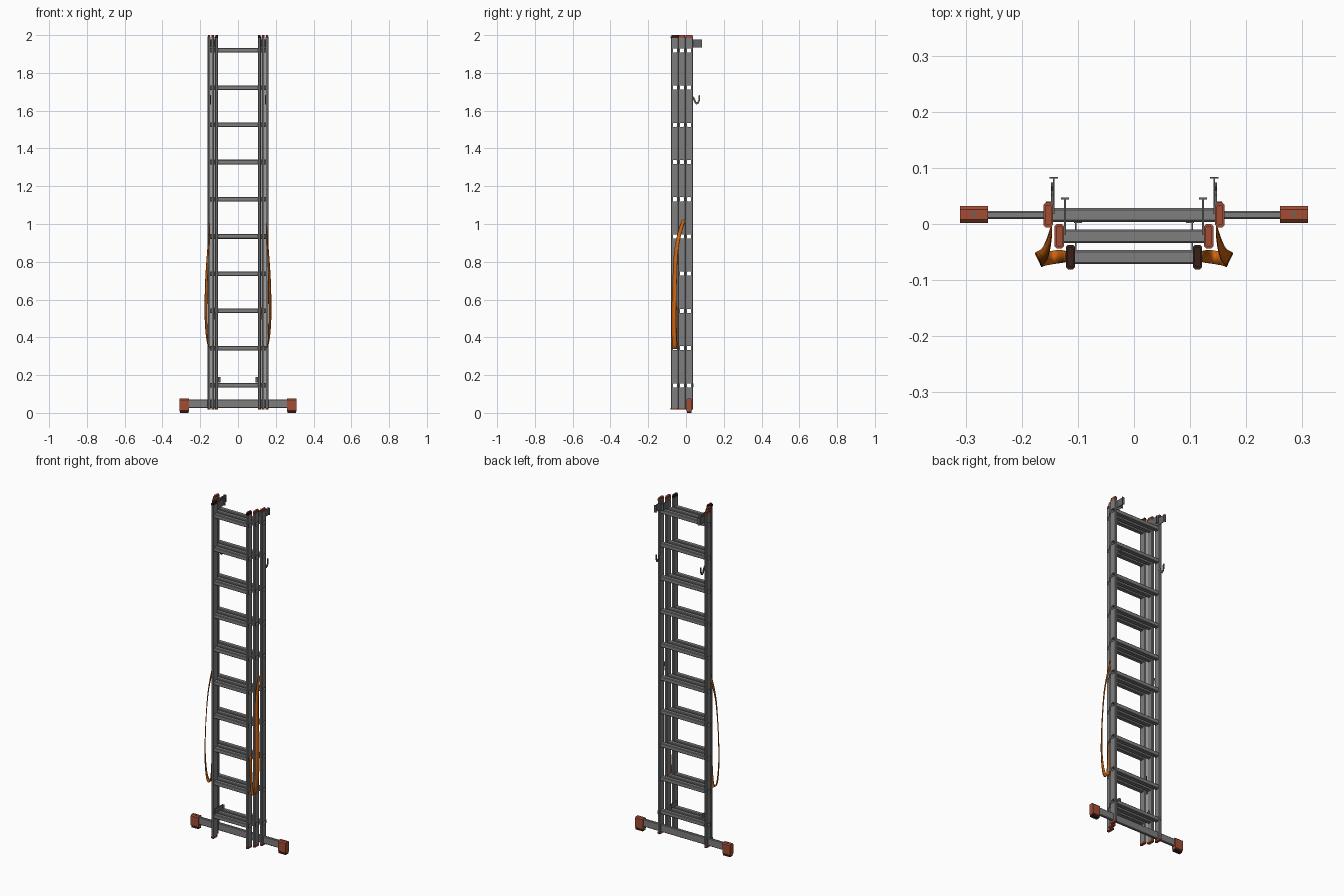
import bpy, bmesh
from mathutils import Vector

if "Cube" in bpy.data.objects:
    bpy.data.objects.remove(bpy.data.objects["Cube"])


def material(name, rgb):
    m = bpy.data.materials.new(name)
    m.diffuse_color = (*rgb, 1)
    m.use_nodes = True
    m.node_tree.nodes["Principled BSDF"].inputs["Base Color"].default_value = m.diffuse_color
    return m


ALU = material("aluminium_grey", (0.21, 0.21, 0.21))
STEEL = material("dark_steel", (0.13, 0.13, 0.135))
RED = material("rust_red_plastic", (0.36, 0.075, 0.035))
DARK = material("dark_plastic", (0.04, 0.014, 0.010))
ORANGE = material("orange_strap", (0.62, 0.13, 0.006))


def finish(name, bm, mat, smooth=False):
    bmesh.ops.recalc_face_normals(bm, faces=bm.faces[:])
    me = bpy.data.meshes.new(name)
    bm.to_mesh(me)
    bm.free()
    ob = bpy.data.objects.new(name, me)
    bpy.context.collection.objects.link(ob)
    me.materials.append(mat)
    for p in me.polygons:
        p.use_smooth = smooth
    return ob


def place(axis, u, v, t):
    return {"x": (t, u, v), "y": (u, t, v), "z": (u, v, t)}[axis]


def add_prism(bm, pts, axis, lo, hi):
    """Extrude a closed 2D profile along an axis."""
    a = [bm.verts.new(place(axis, u, v, lo)) for u, v in pts]
    b = [bm.verts.new(place(axis, u, v, hi)) for u, v in pts]
    n = len(pts)
    bm.faces.new(a)
    bm.faces.new(b)
    for i in range(n):
        j = (i + 1) % n
        bm.faces.new((a[i], a[j], b[j], b[i]))


def prism(name, pts, axis, lo, hi, mat):
    bm = bmesh.new()
    add_prism(bm, pts, axis, lo, hi)
    return finish(name, bm, mat)


def chamfered(cu, cv, w, h, c):
    """Rectangle with cut corners."""
    w, h = w / 2, h / 2
    q = [(w, h - c), (w - c, h), (c - w, h), (-w, h - c),
         (-w, c - h), (c - w, -h), (w - c, -h), (w, c - h)]
    return [(cu + a, cv + b) for a, b in q]


def box(name, x, y, z, mat):
    return prism(name, [(x[0], y[0]), (x[1], y[0]), (x[1], y[1]), (x[0], y[1])], "z", *z, mat)


RUNG_Z = [0.146 + 0.197 * i for i in range(10)]
SIDE = {-1: "left", 1: "right"}


def rungs(name, y, half):
    """Open square tubes running right through both stiles."""
    bm = bmesh.new()
    for z in RUNG_Z:
        rings = []
        for size, c in ((0.0245, 0.003), (0.0215, 0.002)):
            for x in (-half, half):
                rings.append([bm.verts.new((x, u, v)) for u, v in chamfered(y, z, size, size, c)])
        oa, ob, ia, ib = rings
        for r, s in ((oa, ob), (ia, ib), (oa, ia), (ob, ib)):
            for i in range(8):
                j = (i + 1) % 8
                bm.faces.new((r[i], r[j], s[j], s[i]))
    return finish(name, bm, ALU)


# Three nested ladder sections
for label, x0, y0, top_mat in (("back", 0.153, 0.016, RED),
                               ("middle", 0.133, -0.022, RED),
                               ("front", 0.113, -0.059, DARK)):
    rungs(label + "_rungs", y0, x0 + 0.0075)
    for s, side in SIDE.items():
        stile = prism(f"{label}_stile_{side}", chamfered(s * x0, y0, 0.015, 0.042, 0.003),
                      "z", 0.025, 1.985, ALU)
        # rung holes
        bm = bmesh.new()
        for z in RUNG_Z:
            add_prism(bm, chamfered(y0, z, 0.023, 0.023, 0.003), "x", s * x0 - 0.02, s * x0 + 0.02)
        cutter = finish("hole_cutter", bm, ALU)
        cutter.hide_render = True
        mod = stile.modifiers.new("holes", "BOOLEAN")
        mod.operation = "DIFFERENCE"
        mod.solver = "EXACT"
        mod.object = cutter
        bpy.context.view_layer.objects.active = stile
        bpy.ops.object.modifier_apply(modifier=mod.name)
        bpy.data.objects.remove(cutter)
        # end caps
        cap = chamfered(s * x0, y0, 0.0165, 0.044, 0.004)
        prism(f"{label}_top_cap_{side}", cap, "z", 1.984, 1.993, top_mat)
        prism(f"{label}_top_cap_crown_{side}", chamfered(s * x0, y0, 0.012, 0.036, 0.003),
              "z", 1.993, 2.0, top_mat)
        prism(f"{label}_bottom_cap_{side}", cap, "z", 0.017, 0.027, RED)

# Guide brackets at the top, hooking over the section behind
for label, x, y in (("back", 0.1445, 0.018), ("middle", 0.1245, -0.019)):
    for s, side in SIDE.items():
        box(f"{label}_bracket_plate_{side}", (s * x, s * (x - 0.003)), (y, y + 0.065), (1.935, 1.977), STEEL)
        box(f"{label}_bracket_lip_{side}", (s * (x - 0.009), s * (x + 0.006)),
            (y + 0.063, y + 0.066), (1.935, 1.977), STEEL)

# Rung hooks, lower brackets and crossbar parts
HOOK = [(0.028, 1.682), (0.040, 1.675), (0.048, 1.662), (0.053, 1.646), (0.060, 1.646),
        (0.065, 1.654), (0.066, 1.680), (0.074, 1.682), (0.073, 1.652), (0.066, 1.637),
        (0.055, 1.632), (0.046, 1.640), (0.040, 1.655), (0.028, 1.662)]
for s, side in SIDE.items():
    prism(f"rung_hook_{side}", HOOK, "x", s * 0.148, s * 0.143, STEEL)
    box(f"lower_bracket_plate_{side}", (s * 0.1055, s * 0.1025), (-0.07, 0.004), (0.162, 0.190), STEEL)
    box(f"lower_bracket_lip_{side}", (s * 0.107, s * 0.093), (0.002, 0.005), (0.162, 0.190), STEEL)
    box(f"back_clip_{side}", (s * 0.147, s * 0.157), (0.034, 0.040), (0.136, 0.156), STEEL)

    # stabiliser feet with soles and screws
    prism(f"foot_{side}", chamfered(0.017, 0.041, 0.030, 0.068, 0.006), "x", s * 0.26, s * 0.31, RED)
    box(f"foot_sole_{side}", (s * 0.262, s * 0.308), (0.005, 0.029), (0.0, 0.010), DARK)
    bm = bmesh.new()
    bmesh.ops.create_cone(bm, cap_ends=True, segments=12, radius1=0.004, radius2=0.004, depth=0.003)
    bmesh.ops.translate(bm, verts=bm.verts[:], vec=(s * 0.285, 0.017, 0.0755))
    finish(f"foot_screw_{side}", bm, STEEL)

prism("stabiliser_bar", chamfered(0.016, 0.048, 0.015, 0.044, 0.003), "x", -0.29, 0.29, ALU)

# Hanging straps: centre point, then half-width direction
STRAP = [(0.147, -0.012, 1.02, 0, 0.009), (0.152, -0.034, 0.95, 0.002, 0.010),
         (0.159, -0.053, 0.85, 0.004, 0.010), (0.167, -0.060, 0.70, 0.006, 0.011),
         (0.170, -0.064, 0.55, 0.006, 0.012), (0.168, -0.064, 0.45, 0.005, 0.012),
         (0.160, -0.062, 0.37, 0.003, 0.012), (0.147, -0.060, 0.340, 0, 0.012),
         (0.134, -0.058, 0.350, 0, 0.012), (0.127, -0.058, 0.42, 0, 0.011),
         (0.122, -0.058, 0.56, 0, 0.010)]


def catmull(a, b, c, d, t):
    return 0.5 * (2 * b + (c - a) * t + (2 * a - 5 * b + 4 * c - d) * t * t
                  + (3 * b - a - 3 * c + d) * t ** 3)


path = []
for i in range(len(STRAP) - 1):
    ctrl = [Vector(STRAP[min(max(k, 0), len(STRAP) - 1)]) for k in range(i - 1, i + 3)]
    path += [catmull(*ctrl, k / 4) for k in range(4)]
path.append(Vector(STRAP[-1]))

for s, side in SIDE.items():
    bm = bmesh.new()
    rows = []
    for p in path:
        c, w = Vector((s * p[0], p[1], p[2])), Vector((s * p[3], p[4], 0))
        rows.append((bm.verts.new(c - w), bm.verts.new(c + w)))
    for a, b in zip(rows, rows[1:]):
        bm.faces.new((a[0], a[1], b[1], b[0]))
    strap = finish(f"strap_{side}", bm, ORANGE, smooth=True)
    sol = strap.modifiers.new("thickness", "SOLIDIFY")
    sol.thickness = 0.002
    sol.offset = 0
